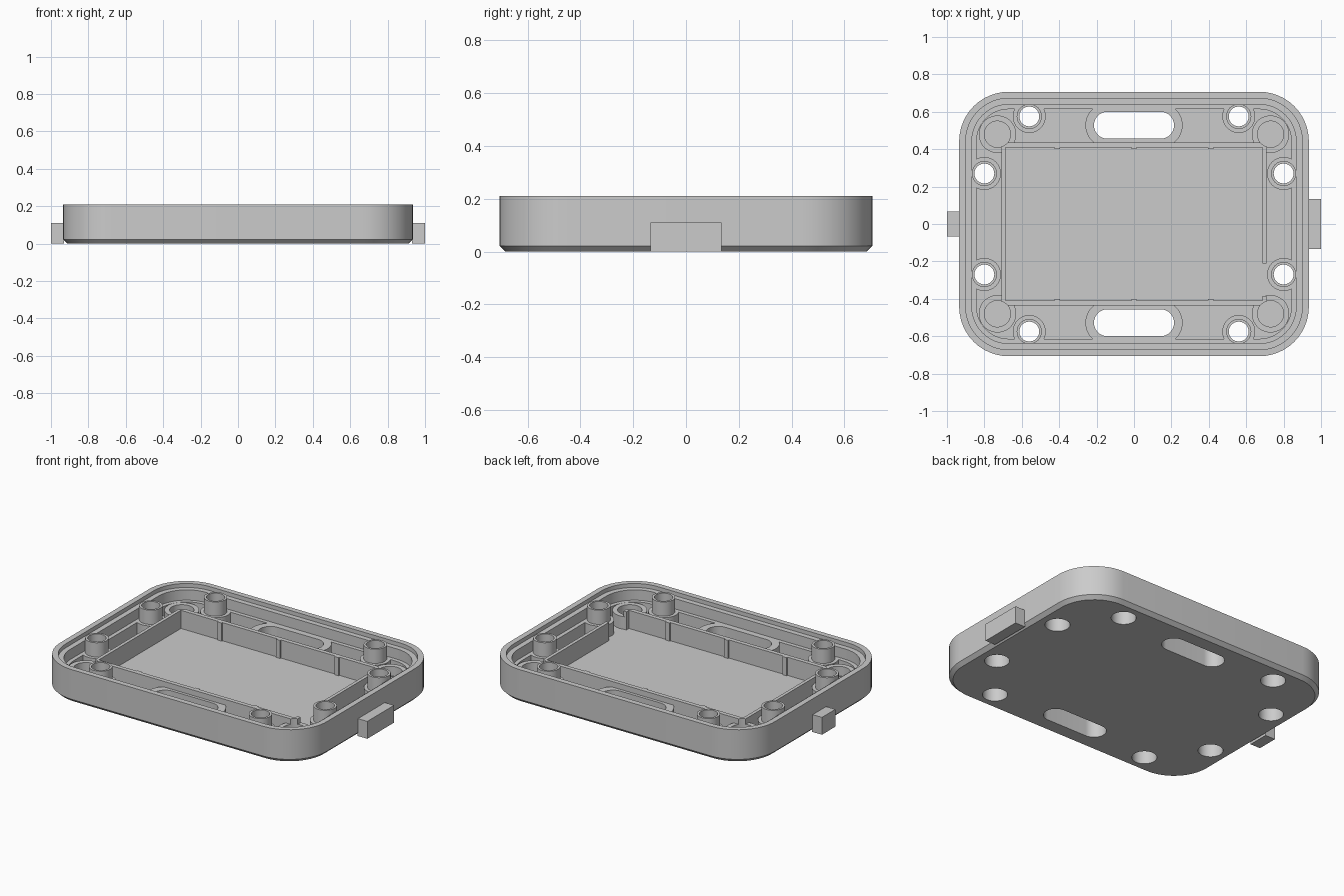
import bpy
import bmesh
import math

cube = bpy.data.objects.get("Cube")
if cube:
    bpy.data.objects.remove(cube, do_unlink=True)

grey = bpy.data.materials.new("plain_grey")
grey.use_nodes = True
GREY = (0.6, 0.6, 0.6, 1)
grey.diffuse_color = GREY
grey.node_tree.nodes["Principled BSDF"].inputs["Base Color"].default_value = GREY

FLOOR, STEP, FRAME, LEDGE, TOP = 0.04, 0.12, 0.155, 0.185, 0.21


def outline(hx, hy, r, steps=12):
    """Rounded rectangle; becomes a slot or circle when r fills it."""
    pts = []
    for k, (sx, sy) in enumerate([(1, 1), (-1, 1), (-1, -1), (1, -1)]):
        for i in range(steps + 1):
            a = (k + i / steps) * math.pi / 2
            p = (sx * (hx - r) + r * math.cos(a), sy * (hy - r) + r * math.sin(a))
            if not pts or math.dist(p, pts[-1]) > 1e-5:
                pts.append(p)
    if math.dist(pts[0], pts[-1]) < 1e-5:
        pts.pop()
    return pts


def loft(bm, rings, at=(0, 0)):
    """Closed skin through (hx, hy, r, z) rounded rings, capped at both ends."""
    loops = []
    for hx, hy, r, z in rings:
        loops.append([bm.verts.new((at[0] + x, at[1] + y, z)) for x, y in outline(hx, hy, r)])
    for a, b in zip(loops, loops[1:]):
        for i in range(len(a)):
            j = (i + 1) % len(a)
            bm.faces.new((a[i], a[j], b[j], b[i]))
    bm.faces.new(loops[0][::-1])
    bm.faces.new(loops[-1])


def cylinder(bm, at, sections):
    loft(bm, [(r, r, r, z) for r, z in sections], at)


def box(bm, x0, x1, y0, y1, z0, z1):
    made = bmesh.ops.create_cube(bm, size=1)["verts"]
    for v in made:
        v.co = (x1 if v.co.x > 0 else x0, y1 if v.co.y > 0 else y0, z1 if v.co.z > 0 else z0)


def finish(name, bm, cutters=()):
    bmesh.ops.recalc_face_normals(bm, faces=bm.faces)
    mesh = bpy.data.meshes.new(name)
    bm.to_mesh(mesh)
    bm.free()
    obj = bpy.data.objects.new(name, mesh)
    bpy.context.collection.objects.link(obj)
    mesh.materials.append(grey)
    bpy.ops.object.select_all(action="DESELECT")
    obj.select_set(True)
    bpy.context.view_layer.objects.active = obj
    for cutter in cutters:
        mod = obj.modifiers.new("cut", "BOOLEAN")
        mod.operation = "DIFFERENCE"
        mod.solver = "EXACT"
        mod.object = cutter
        bpy.ops.object.modifier_apply(modifier=mod.name)
    bpy.ops.object.shade_smooth_by_angle(angle=math.radians(30))
    return obj


SIGNS = [(sx, sy) for sx in (-1, 1) for sy in (-1, 1)]
SCREWS = [(sx * x, sy * y) for x, y in ((0.56, 0.575), (0.80, 0.27)) for sx, sy in SIGNS]
CORNERS = [(sx * 0.73, sy * 0.48) for sx, sy in SIGNS]
SLOTS = [(0, -0.528), (0, 0.528)]

# Cutters: counterbored screw holes, slots, corner pockets, central bay
bm = bmesh.new()
for at in SCREWS:
    cylinder(bm, at, [(0.072, -0.1), (0.072, 0.1), (0.053, 0.1), (0.053, 0.3)])
for at in SLOTS:
    loft(bm, [(0.214, 0.072, 0.072, -0.1), (0.214, 0.072, 0.072, 0.3)], at)
holes = finish("hole_cutter", bm)

bm = bmesh.new()
for at in CORNERS:
    cylinder(bm, at, [(0.07, 0.06), (0.07, 0.3)])
pockets = finish("pocket_cutter", bm)

bm = bmesh.new()
box(bm, -0.687, 0.687, -0.41, 0.41, 0.01, 0.3)
bay = finish("bay_cutter", bm)

# Tray shell: chamfered base, rim, sealing ledge, inner step and floor
bm = bmesh.new()
profile = [(0.023, 0), (0, 0.022), (0, TOP), (0.035, TOP), (0.035, LEDGE),
           (0.068, LEDGE), (0.068, STEP), (0.093, STEP), (0.093, FLOOR)]
loft(bm, [(0.935 - d, 0.707 - d, 0.265 - d, z) for d, z in profile])
finish("tray_shell", bm, [holes])

# Stepped screw posts
for n, at in enumerate(SCREWS):
    bm = bmesh.new()
    cylinder(bm, at, [(0.088, 0.03), (0.088, STEP), (0.067, STEP), (0.067, TOP)])
    finish(f"screw_post_{n + 1}", bm, [holes])

# Collars around the long slots
for name, at in zip(("front", "back"), SLOTS):
    bm = bmesh.new()
    loft(bm, [(0.26, 0.116, 0.116, 0.03), (0.26, 0.116, 0.116, STEP)], at)
    finish(f"{name}_slot_collar", bm, [holes])

# Round corner sockets
for n, at in enumerate(CORNERS):
    bm = bmesh.new()
    cylinder(bm, at, [(0.1, 0.03), (0.1, STEP)])
    finish(f"corner_socket_{n + 1}", bm, [bay, pockets])

# Inner frame walls, with a gap at the front of the left wall
walls = {
    "back_frame_wall": (-0.708, 0.708, 0.41, 0.437),
    "front_frame_wall": (-0.708, 0.708, -0.437, -0.41),
    "right_frame_wall": (-0.708, -0.687, -0.41, 0.41),
    "left_frame_wall": (0.687, 0.708, -0.21, 0.41),
    "left_frame_stub": (0.687, 0.708, -0.41, -0.385),
}
for name, (x0, x1, y0, y1) in walls.items():
    bm = bmesh.new()
    box(bm, x0, x1, y0, y1, 0.03, FRAME)
    finish(name, bm, [holes, pockets])

# Small ribs on the long frame walls
bm = bmesh.new()
for x in (-0.41, 0, 0.41):
    for s in (-1, 1):
        ys = sorted((s * 0.402, s * 0.412))
        box(bm, x - 0.014, x + 0.014, ys[0], ys[1], 0.03, FRAME)
finish("frame_ribs", bm)

# Side tabs
for name, x0, x1, half in (("left_tab", 0.93, 1, 0.134), ("right_tab", -1, -0.93, 0.067)):
    bm = bmesh.new()
    box(bm, x0, x1, -half, half, 0, 0.11)
    finish(name, bm)

for cutter in (holes, pockets, bay):
    bpy.data.objects.remove(cutter, do_unlink=True)
